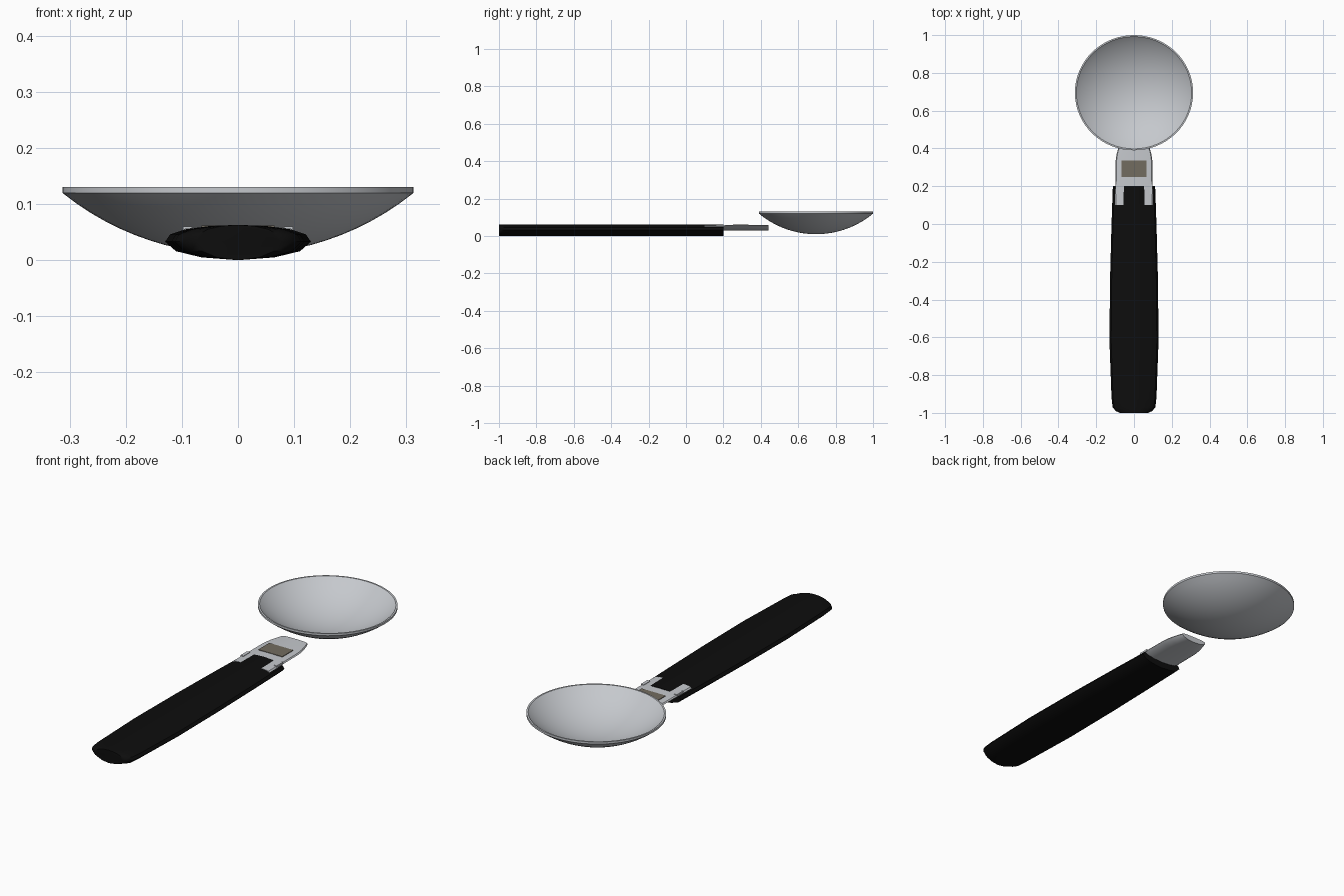
import bpy, bmesh, math

if "Cube" in bpy.data.objects:
    bpy.data.objects.remove(bpy.data.objects["Cube"])


def material(name, rgb):
    m = bpy.data.materials.new(name)
    m.diffuse_color = (*rgb, 1)
    m.use_nodes = True
    m.node_tree.nodes["Principled BSDF"].inputs["Base Color"].default_value = m.diffuse_color
    return m


STEEL = material("steel grey", (0.56, 0.58, 0.61))
BLACK = material("handle black", (0.004, 0.004, 0.004))
BROWN = material("display brown", (0.17, 0.15, 0.115))


def finish(bm, name, mat, angle=35):
    bmesh.ops.recalc_face_normals(bm, faces=bm.faces)
    me = bpy.data.meshes.new(name)
    bm.to_mesh(me)
    bm.free()
    ob = bpy.data.objects.new(name, me)
    bpy.context.collection.objects.link(ob)
    me.materials.append(mat)
    bpy.ops.object.select_all(action='DESELECT')
    ob.select_set(True)
    bpy.context.view_layer.objects.active = ob
    bpy.ops.object.shade_smooth_by_angle(angle=math.radians(angle))
    return ob


def loft(name, half_section, stations, mat):
    """Mirror a half section (x 0..1, z) and sweep it along y with half widths."""
    mirrored = [(-x, z) for x, z in reversed(half_section) if x > 0]
    section = half_section + mirrored
    bm = bmesh.new()
    rings = [[bm.verts.new((x * w, y, z)) for x, z in section] for y, w in stations]
    n = len(section)
    for a, b in zip(rings, rings[1:]):
        for i in range(n):
            bm.faces.new((a[i], a[(i + 1) % n], b[(i + 1) % n], b[i]))
    bm.faces.new(rings[0])
    bm.faces.new(rings[-1])
    return finish(bm, name, mat)


def box(name, x0, x1, y0, y1, z0, z1, mat):
    bm = bmesh.new()
    bmesh.ops.create_cube(bm, size=1)
    for v in bm.verts:
        v.co = ((x0 + x1) / 2 + v.co.x * (x1 - x0),
                (y0 + y1) / 2 + v.co.y * (y1 - y0),
                (z0 + z1) / 2 + v.co.z * (z1 - z0))
    return finish(bm, name, mat)


# Black grip with a lens-shaped section
loft("handle",
     [(0, 0.0), (0.5, 0.005), (0.85, 0.016), (1, 0.033), (0.93, 0.046),
      (0.72, 0.055), (0.38, 0.061), (0, 0.063)],
     [(-1.0, 0.075), (-0.99, 0.097), (-0.97, 0.113), (-0.92, 0.119),
      (-0.62, 0.13), (-0.3, 0.127), (0.0, 0.119), (0.2, 0.112)], BLACK)

# Steel neck
loft("neck",
     [(0, 0.031), (0.5, 0.034), (0.85, 0.041), (1, 0.05), (0.95, 0.056),
      (0.7, 0.059), (0, 0.060)],
     [(0.1, 0.1), (0.33, 0.098), (0.37, 0.092), (0.41, 0.081), (0.44, 0.07)], STEEL)

# Neck prongs set into the handle
for side, s in (("left", -1), ("right", 1)):
    a, b = sorted((s * 0.082, s * 0.098))
    box("neck_prong_" + side, a, b, 0.16, 0.21, 0.048, 0.06, STEEL)

# Display plate
box("display_plate", -0.065, 0.065, 0.25, 0.335, 0.056, 0.062, BROWN)

# Scoop bowl: revolved spherical cap with a thin upright lip
R, DEPTH, BOTTOM, LIP, SEG, N = 0.305, 0.110, 0.010, 0.130, 64, 12
SR = (R * R + DEPTH * DEPTH) / (2 * DEPTH)


def cap(r):
    return BOTTOM + SR - math.sqrt(SR * SR - r * r)


outer = [(R * i / N, cap(R * i / N)) for i in range(N + 1)]
inner = [(r * 0.965, z + 0.007) for r, z in reversed(outer)]
profile = outer + [(R, LIP), (R * 0.975, LIP)] + inner
bm = bmesh.new()
verts = [bm.verts.new((r, 0, z)) for r, z in profile]
edges = [bm.edges.new(p) for p in zip(verts, verts[1:])]
bmesh.ops.spin(bm, geom=verts + edges, cent=(0, 0, 0), axis=(0, 0, 1),
               angle=math.tau, steps=SEG, use_duplicate=False)
bmesh.ops.remove_doubles(bm, verts=bm.verts, dist=0.0003)
for v in bm.verts:
    v.co.x *= 0.313 / R
    v.co.y += 0.695
finish(bm, "scoop_bowl", STEEL)
